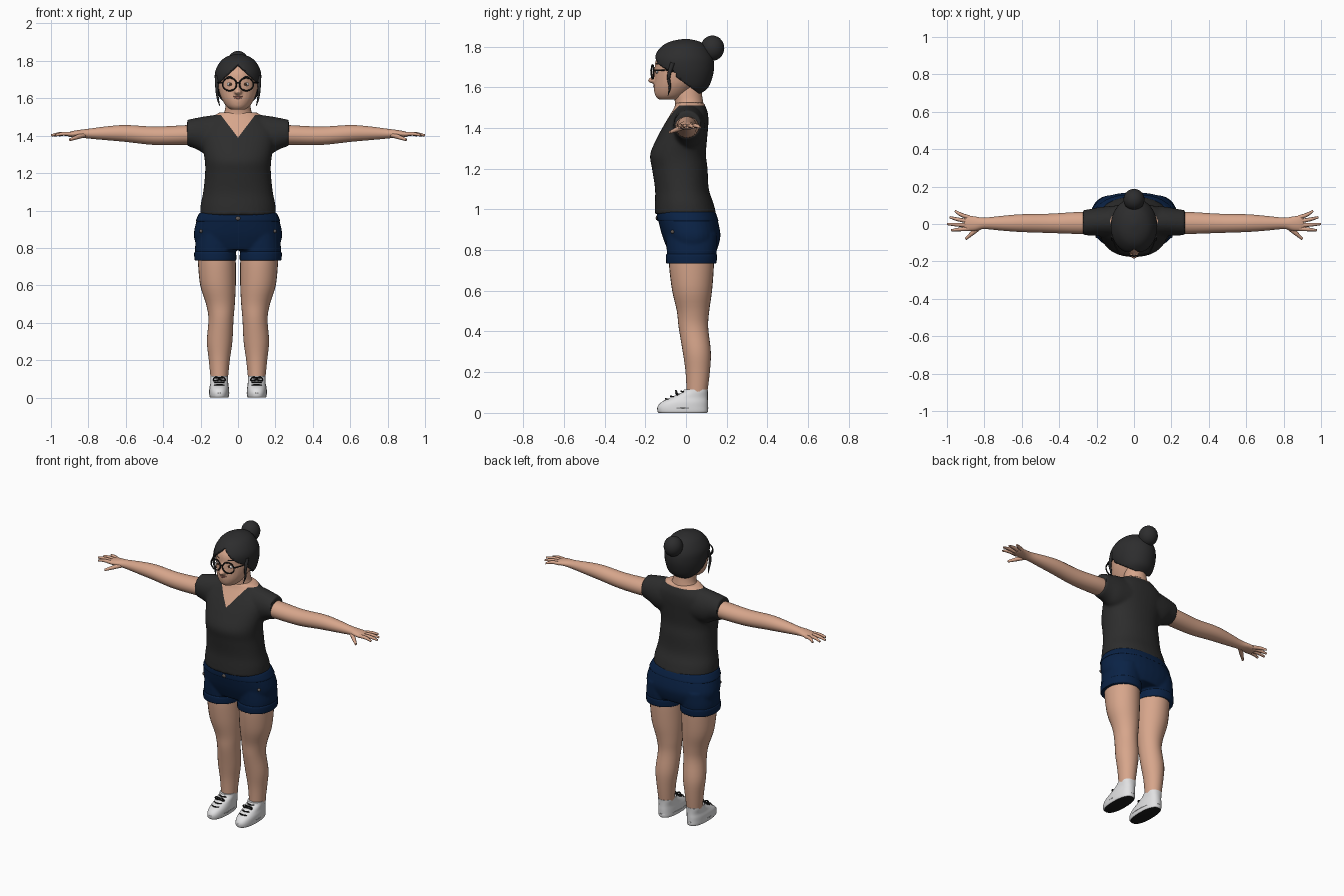
import bpy, bmesh, math
from mathutils import Matrix, Vector

cube = bpy.data.objects.get("Cube")
if cube:
    bpy.data.objects.remove(cube)


def material(name, r, g, b):
    m = bpy.data.materials.new(name)
    m.use_nodes = True
    m.diffuse_color = (r, g, b, 1)
    bsdf = m.node_tree.nodes["Principled BSDF"]
    bsdf.inputs["Base Color"].default_value = (r, g, b, 1)
    bsdf.inputs["Roughness"].default_value = 0.8
    return m


SKIN = material("skin", 0.68, 0.38, 0.26)
HAIR = material("dark_hair", 0.026, 0.026, 0.027)
SHIRT = material("charcoal_cotton", 0.026, 0.026, 0.026)
DENIM = material("navy_denim", 0.003, 0.016, 0.06)
WHITE = material("white", 0.75, 0.75, 0.76)
BLACK = material("black_rubber", 0.012, 0.012, 0.012)
BROWN = material("brown_iris", 0.06, 0.025, 0.012)
LIPS = material("lips", 0.46, 0.19, 0.15)
METAL = material("dull_metal", 0.12, 0.1, 0.09)


def finish(name, bm, *mats):
    bmesh.ops.recalc_face_normals(bm, faces=bm.faces)
    me = bpy.data.meshes.new(name)
    bm.to_mesh(me)
    bm.free()
    ob = bpy.data.objects.new(name, me)
    bpy.context.collection.objects.link(ob)
    for m in mats:
        me.materials.append(m)
    return ob


def loft(bm, rings, axis="z", side=1, n=28, power=2.0, steps=4):
    """Smooth skin through rings of (along, centre, radius, y_front, y_back)."""
    ext = [rings[0]] + list(rings) + [rings[-1]]
    path = []
    for i in range(len(rings) - 1):
        a, b, c, d = ext[i:i + 4]
        for k in range(steps):
            t = k / steps
            path.append([0.5 * (2 * q + (r - p) * t + (2 * p - 5 * q + 4 * r - s) * t * t
                         + (3 * q - p - 3 * r + s) * t ** 3) for p, q, r, s in zip(a, b, c, d)])
    path.append(rings[-1])
    loops = []
    for along, mid, rad, yf, yb in path:
        loop = []
        for j in range(n):
            a = math.tau * j / n
            u, v = (math.copysign(abs(w) ** (2 / power), w) for w in (math.cos(a), math.sin(a)))
            across, y = mid + rad * u, (yf + yb) / 2 + (yb - yf) / 2 * v
            co = (across * side, y, along) if axis == "z" else (along * side, y, across)
            loop.append(bm.verts.new(co))
        loops.append(loop)
    for p, q in zip(loops, loops[1:]):
        for j in range(n):
            bm.faces.new((p[j], p[j - 1], q[j - 1], q[j]))
    bm.faces.new(loops[0])
    bm.faces.new(loops[-1])


def ball(bm, centre, radii, seg=20):
    mat = Matrix.Translation(centre) @ Matrix.Diagonal((*radii, 1))
    bmesh.ops.create_uvsphere(bm, u_segments=seg, v_segments=seg // 2, radius=1, matrix=mat)


def baked(ob):
    return bpy.data.meshes.new_from_object(ob.evaluated_get(bpy.context.evaluated_depsgraph_get()))


def fuse(ob, voxel, smooth):
    """Blend overlapping volumes into one skin."""
    mats = list(ob.data.materials)
    rm = ob.modifiers.new("fuse", "REMESH")
    rm.mode, rm.voxel_size = "VOXEL", voxel
    sm = ob.modifiers.new("soften", "SMOOTH")
    sm.factor, sm.iterations = 0.5, smooth
    me = baked(ob)
    ob.modifiers.clear()
    ob.data = me
    me.materials.clear()
    for m in mats:
        me.materials.append(m)
    return ob


def tubes(name, paths, mat, cyclic=False):
    """Round tubes through points of (x, y, z, radius)."""
    cu = bpy.data.curves.new(name, "CURVE")
    cu.dimensions, cu.bevel_depth, cu.bevel_resolution = "3D", 1, 2
    cu.use_fill_caps, cu.resolution_u = True, 8
    for pts in paths:
        sp = cu.splines.new("BEZIER")
        sp.bezier_points.add(len(pts) - 1)
        sp.use_cyclic_u = cyclic
        for bp, p in zip(sp.bezier_points, pts):
            bp.co, bp.radius = p[:3], p[3]
            bp.handle_left_type = bp.handle_right_type = "AUTO"
    tmp = bpy.data.objects.new(name + "_path", cu)
    bpy.context.collection.objects.link(tmp)
    me = baked(tmp)
    bpy.data.objects.remove(tmp)
    me.materials.clear()
    me.materials.append(mat)
    ob = bpy.data.objects.new(name, me)
    bpy.context.collection.objects.link(ob)


def cut(bm, co, no):
    bmesh.ops.bisect_plane(bm, geom=bm.verts[:] + bm.edges[:] + bm.faces[:],
                           plane_co=co, plane_no=Vector(no).normalized())


def both(paths):
    return [[(s * x, y, z, r) for x, y, z, r in p] for p in paths for s in (1, -1)]


# Head with nose, and neck
bm = bmesh.new()
loft(bm, [(1.54, 0, .04, -.135, -.03), (1.557, 0, .062, -.15, 0), (1.59, 0, .084, -.158, .04),
          (1.63, 0, .1, -.157, .08), (1.68, 0, .108, -.155, .11), (1.74, 0, .108, -.146, .115),
          (1.79, 0, .078, -.1, .08), (1.812, 0, .035, -.05, .04)])
ball(bm, (0, -.158, 1.634), (.021, .029, .016))
ball(bm, (0, -.152, 1.66), (.012, .016, .034))
fuse(finish("head", bm, SKIN), .006, 3)
bm = bmesh.new()
loft(bm, [(1.44, 0, .1, -.05, .085), (1.5, 0, .088, -.052, .088), (1.53, 0, .072, -.055, .084),
          (1.57, 0, .066, -.06, .078), (1.63, 0, .062, -.05, .075)])
finish("neck", bm, SKIN)

# Facial features
bm_w, bm_i, bm_l = bmesh.new(), bmesh.new(), bmesh.new()
for s in (1, -1):
    ball(bm_w, (s * .041, -.142, 1.675), (.019, .006, .009))
    ball(bm_i, (s * .04, -.1455, 1.675), (.008, .005, .008))
ball(bm_l, (0, -.153, 1.61), (.025, .007, .005))
ball(bm_l, (0, -.153, 1.602), (.021, .008, .006))
finish("eyes", bm_w, WHITE)
finish("irises", bm_i, BROWN)
finish("mouth", bm_l, LIPS)
tubes("eyebrows", both([[(.015, -.148, 1.707, .003), (.045, -.138, 1.716, .004),
                         (.072, -.117, 1.708, .002)]]), HAIR)

# Glasses
rim = [(.045 + .037 * math.cos(a), -.164 + .006 * math.cos(a), 1.675 + .034 * math.sin(a), .004)
       for a in (k * math.tau / 8 for k in range(8))]
tubes("glasses_rims", both([rim]), BLACK, cyclic=True)
tubes("glasses_arms", both([[(.081, -.157, 1.682, .004), (.106, -.1, 1.684, .003),
                             (.113, -.02, 1.68, .003)]])
      + [[(-.01, -.169, 1.68, .004), (0, -.172, 1.684, .004), (.01, -.169, 1.68, .004)]], BLACK)

# Hair cap with a parted opening for the face
bm = bmesh.new()
loft(bm, [(1.57, 0, .06, 0, .075), (1.6, 0, .096, -.08, .11), (1.65, 0, .116, -.13, .13),
          (1.7, 0, .124, -.158, .138), (1.75, 0, .12, -.157, .131), (1.8, 0, .091, -.12, .1),
          (1.825, 0, .055, -.075, .065), (1.837, 0, .012, -.015, .012)], n=40)
for s in (1, -1):
    cut(bm, (0, 0, 1.785), (s, 0, 1))
cut(bm, (0, -.05, 0), (0, 1, 0))
cut(bm, (0, 0, 1.615), (0, .72, 1))
gone = []
for f in bm.faces:
    x, y, z = f.calc_center_median()
    if z < 1.615 - .72 * y or (y < -.05 and z < 1.785 - abs(x)):
        gone.append(f)
bmesh.ops.delete(bm, geom=gone, context="FACES")
hair = finish("hair_cap", bm, HAIR)
hair.modifiers.new("thickness", "SOLIDIFY").thickness = .014
bm = bmesh.new()
ball(bm, (0, .13, 1.792), (.056, .058, .062), 28)
finish("hair_bun", bm, HAIR)
tubes("hair_locks", both([[(.112, -.065, 1.72, .012), (.113, -.085, 1.65, .008),
                           (.108, -.08, 1.6, .006), (.098, -.088, 1.56, .002)]]), HAIR)

# Shirt with sleeves and a V neckline
bm = bmesh.new()
loft(bm, [(.975, 0, .203, -.154, .149), (1.03, 0, .2, -.153, .135), (1.1, 0, .186, -.152, .112),
          (1.2, 0, .176, -.167, .106), (1.27, 0, .178, -.176, .098), (1.35, 0, .192, -.143, .104),
          (1.42, 0, .2, -.105, .11), (1.47, 0, .17, -.075, .108), (1.5, 0, .135, -.058, .098),
          (1.525, 0, .1, -.05, .088)], n=36, power=2.2)
for s in (1, -1):
    loft(bm, [(.08, 1.405, .112, -.07, .1), (.17, 1.403, .102, -.065, .092),
              (.225, 1.412, .083, -.062, .082), (.272, 1.415, .07, -.06, .074)], "x", s)
shirt = fuse(finish("shirt", bm, SHIRT, SKIN), .009, 4)
bm = bmesh.new()
bm.from_mesh(shirt.data)
for s in (1, -1):
    cut(bm, (0, 0, 1.39), (s, 0, -.76))
cut(bm, (0, 0, 1.51), (0, 0, 1))
for f in bm.faces:
    x, y, z = f.calc_center_median()
    f.material_index = int(z > 1.51 or (y < .03 and abs(x) < .76 * (z - 1.39)))
bm.to_mesh(shirt.data)
bm.free()

# Shorts, waistband, cuffs and buttons
bm = bmesh.new()
cuffs = bmesh.new()
loft(bm, [(.79, 0, .2, -.085, .148), (.83, 0, .228, -.102, .162), (.88, 0, .236, -.12, .169),
          (.95, 0, .22, -.137, .155), (.98, 0, .204, -.138, .142)], n=36, power=2.3)
for s in (1, -1):
    loft(bm, [(.74, .12, .106, -.088, .143), (.8, .121, .109, -.095, .152),
              (.88, .115, .105, -.1, .155)], side=s, power=2.2)
    loft(cuffs, [(.733, .121, .109, -.095, .146), (.74, .121, .112, -.098, .15),
                 (.772, .122, .112, -.099, .153), (.78, .122, .108, -.095, .15)], side=s, power=2.2)
fuse(finish("shorts", bm, DENIM), .008, 4)
finish("shorts_cuffs", cuffs, DENIM)
bm = bmesh.new()
loft(bm, [(.942, 0, .223, -.139, .158), (.95, 0, .224, -.142, .158), (.98, 0, .21, -.143, .147),
          (.988, 0, .203, -.138, .142)], n=36, power=2.3)
finish("waistband", bm, DENIM)
bm = bmesh.new()
ball(bm, (0, -.143, .958), (.013, .006, .011), 12)
for s in (1, -1):
    ball(bm, (s * .197, -.066, .89), (.01, .01, .01), 12)
finish("buttons", bm, METAL)

# Limbs and shoes, mirrored
for s, side in ((1, "left"), (-1, "right")):
    bm = bmesh.new()
    loft(bm, [(.78, .115, .1, -.082, .137), (.72, .113, .101, -.083, .137),
              (.6, .107, .095, -.068, .128), (.5, .094, .077, -.045, .114),
              (.42, .091, .067, -.036, .109), (.3, .098, .068, -.016, .122),
              (.2, .1, .056, -.002, .117), (.08, .1, .044, .004, .102)], side=s)
    finish(side + "_leg", bm, SKIN)

    bm = bmesh.new()
    loft(bm, [(.2, 1.408, .054, -.052, .062), (.3, 1.403, .052, -.053, .064),
              (.45, 1.4, .049, -.048, .055), (.6, 1.412, .045, -.043, .052),
              (.7, 1.413, .037, -.036, .044), (.8, 1.411, .026, -.027, .034),
              (.85, 1.411, .02, -.036, .04), (.89, 1.408, .016, -.037, .045),
              (.91, 1.406, .01, -.03, .04)], "x", s)
    finish(side + "_arm", bm, SKIN)
    fingers = [[(.88, yb, 1.408, .012), ((.88 + xt) / 2 + .01, (yb + yt) / 2, 1.41, .01), (xt, yt, 1.402, .006)]
               for yb, xt, yt in ((.034, .957, .07), (.014, .985, .036), (-.007, .999, 0), (-.025, .977, -.034))]
    fingers.append([(.82, -.012, 1.405, .014), (.862, -.047, 1.392, .012), (.9, -.08, 1.378, .007)])
    tubes(side + "_fingers", [[(s * x, y, z, r) for x, y, z, r in f] for f in fingers], SKIN)

    bm = bmesh.new()
    loft(bm, [(0, .101, .048, -.134, .103), (.008, .101, .052, -.14, .108), (.03, .101, .053, -.14, .108),
              (.052, .101, .052, -.122, .108), (.075, .1, .048, -.078, .107), (.1, .1, .047, -.022, .107),
              (.115, .1, .046, -.01, .108)], side=s, power=2.4)
    shoe = finish(side + "_shoe", bm, WHITE, BLACK)
    for p in shoe.data.polygons:
        p.material_index = int(p.normal.z < -.9)
    welt = [(.1 * s + .053 * math.cos(a), -.016 + .124 * math.sin(a), .024, .002)
            for a in (k * math.tau / 16 for k in range(16))]
    tubes(side + "_shoe_welt", [welt], WHITE, cyclic=True)
    laces = [[(.1 * s - .026, y + .012, z, .0035), (.1 * s, y - .002, z + .003, .004),
              (.1 * s + .026, y + .012, z, .0035)]
             for y, z in ((-.098, .066), (-.073, .079), (-.046, .091), (-.022, .103))]
    laces += [[(.1 * s, -.045, .102, .004), (.1 * s + d * .02, -.05, .108, .004),
               (.1 * s + d * .03, -.043, .092, .004), (.1 * s, -.05, .098, .004)] for d in (1, -1)]
    tubes(side + "_laces", laces, BLACK)

# Smooth shading with crisp borders
bpy.ops.object.select_all(action="DESELECT")
for ob in bpy.context.collection.objects:
    if ob.type == "MESH":
        ob.select_set(True)
        bpy.context.view_layer.objects.active = ob
bpy.ops.object.shade_smooth_by_angle(angle=math.radians(45))
